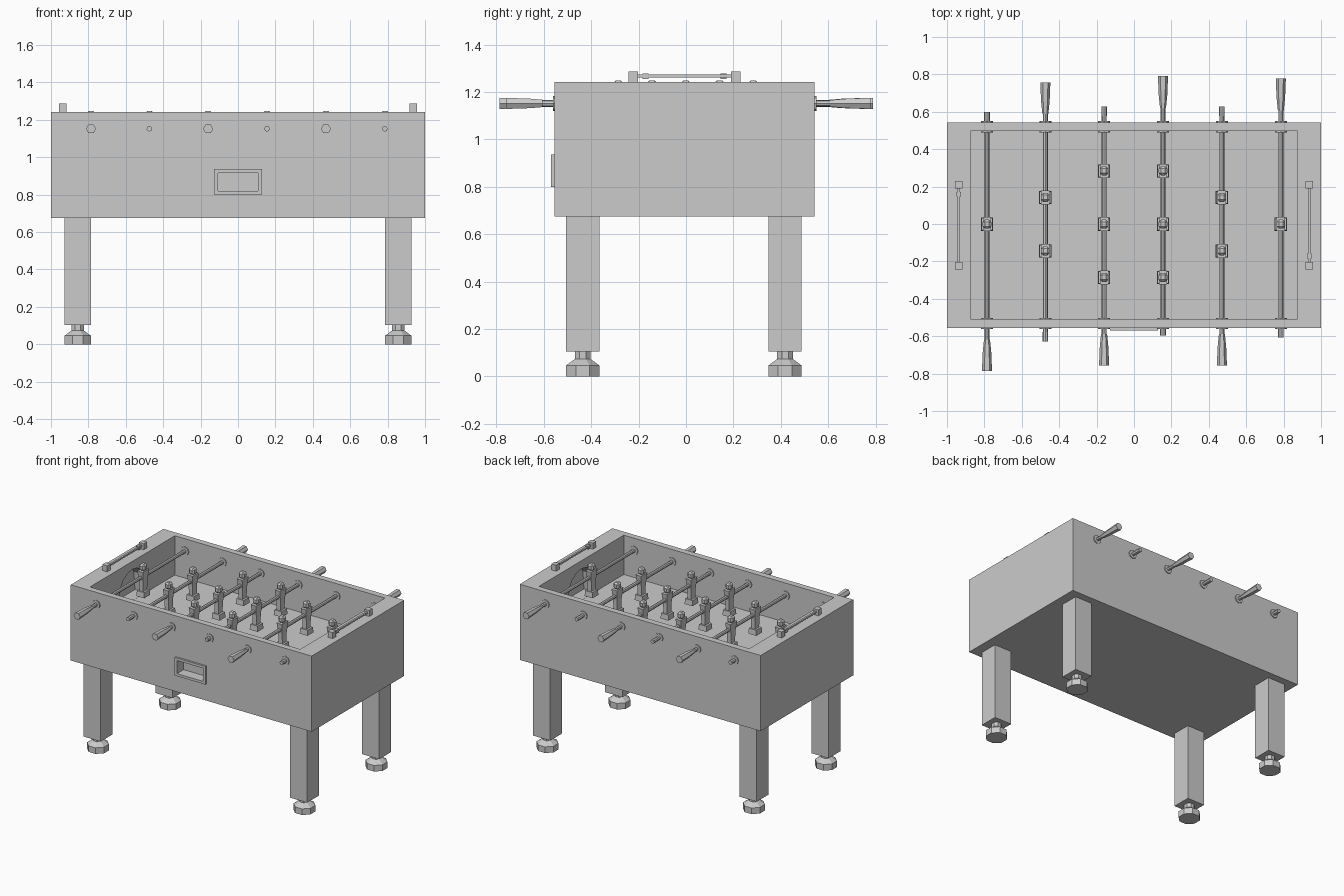
import bpy, bmesh
from math import pi
from mathutils import Matrix, Vector

if "Cube" in bpy.data.objects:
    bpy.data.objects.remove(bpy.data.objects["Cube"], do_unlink=True)

grey = bpy.data.materials.new("plain grey")
grey.use_nodes = True
colour = (0.6, 0.6, 0.6, 1)
grey.diffuse_color = colour
grey.node_tree.nodes["Principled BSDF"].inputs["Base Color"].default_value = colour

CY = -0.006      # table centre line
HALF = 0.549     # half depth of the cabinet
WALL = 0.046     # long wall thickness
TOP, BASE, FLOOR = 1.242, 0.674, 0.947
ROD_Z = 1.152


def box(bm, centre, size, taper=1.0):
    """Box whose bottom face is scaled by taper."""
    verts = bmesh.ops.create_cube(bm, size=1)["verts"]
    for v in verts:
        k = taper if v.co.z < 0 else 1
        v.co = Vector((v.co.x * size[0] * k, v.co.y * size[1] * k, v.co.z * size[2])) + Vector(centre)
    return verts


def tube(bm, a, b, r1, r2, sides, twist=0.0):
    """Capped cylinder or cone from point a to point b."""
    a, b = Vector(a), Vector(b)
    turn = (b - a).to_track_quat('Z', 'Y').to_matrix().to_4x4()
    place = Matrix.Translation((a + b) / 2) @ turn @ Matrix.Rotation(twist, 4, 'Z')
    bmesh.ops.create_cone(bm, cap_ends=True, segments=sides, radius1=r1, radius2=r2,
                          depth=(b - a).length, matrix=place)


def finish(bm, name):
    mesh = bpy.data.meshes.new(name)
    bm.to_mesh(mesh)
    bm.free()
    mesh.materials.append(grey)
    ob = bpy.data.objects.new(name, mesh)
    bpy.context.collection.objects.link(ob)
    return ob


def cut(ob, bm):
    """Subtract the shape in bm from the object and apply it."""
    cutter = finish(bm, "cutter")
    cutter.hide_render = True
    mod = ob.modifiers.new("cut", 'BOOLEAN')
    mod.operation, mod.solver, mod.object = 'DIFFERENCE', 'EXACT', cutter
    bpy.context.view_layer.objects.active = ob
    bpy.ops.object.modifier_apply(modifier=mod.name)
    bpy.data.objects.remove(cutter, do_unlink=True)


# Cabinet with playing field
bm = bmesh.new()
box(bm, (0, CY, (TOP + BASE) / 2), (2, 2 * HALF, TOP - BASE))
cabinet = finish(bm, "cabinet")
bm = bmesh.new()
box(bm, (0, CY, FLOOR + 0.2), (1.746, 2 * (HALF - WALL), 0.4))
cut(cabinet, bm)

# Arched goal pockets in both end walls
for s in (-1, 1):
    bm = bmesh.new()
    tube(bm, (s * 0.8, CY, FLOOR + 0.08), (s * 0.96, CY, FLOOR + 0.08), 0.155, 0.155, 16)
    for v in bm.verts:
        if v.co.z < FLOOR + 0.08:    # flatten the lower half into a straight sill
            v.co.z = FLOOR + 0.001
            v.co.y = CY + (0.155 if v.co.y > CY else -0.155) * min(1, abs(v.co.y - CY) / 0.14)
    cut(cabinet, bm)

# Ball return: framed recess on the front
bm = bmesh.new()
box(bm, (0, CY - HALF - 0.003, 0.868), (0.254, 0.022, 0.136))
frame = finish(bm, "ball_return_frame")
for target in (cabinet, frame):
    bm = bmesh.new()
    box(bm, (0, CY - HALF, 0.868), (0.216, 0.13, 0.098))
    cut(target, bm)

# Legs with levelling feet
for sx, side in ((-1, "right"), (1, "left")):
    for y, end in ((-0.436, "front"), (0.418, "back")):
        x = sx * 0.857
        bm = bmesh.new()
        box(bm, (x, y, (BASE + 0.104) / 2), (0.143, 0.14, BASE - 0.104))
        finish(bm, f"{end}_{side}_leg")
        bm = bmesh.new()
        for z1, z2, r1, r2 in ((0, 0.046, 0.076, 0.076), (0.046, 0.073, 0.076, 0.036),
                               (0.073, 0.104, 0.036, 0.036)):
            tube(bm, (x, y, z1), (x, y, z2), r1, r2, 8, pi / 8)
        finish(bm, f"{end}_{side}_foot")


def player(x, y, name):
    """Figure hanging on its rod."""
    bm = bmesh.new()
    head = box(bm, (x, y, 1.223), (0.046, 0.048, 0.05))
    bmesh.ops.bevel(bm, geom=list({e for v in head for e in v.link_edges}),
                    offset=0.012, segments=1, affect='EDGES')
    box(bm, (x, y, 1.162), (0.045, 0.075, 0.076), 0.75)
    box(bm, (x, y, 1.085), (0.034, 0.054, 0.08), 0.9)
    box(bm, (x, y, 1.028), (0.06, 0.064, 0.04), 1.1)
    finish(bm, name)


# Rods: x, handle side, handle tip, player positions
rods = [(-0.786, -1, 0.787, (0,)), (-0.474, 1, 0.757, (-0.143, 0.143)),
        (-0.16, -1, 0.757, (-0.285, 0, 0.285)), (0.155, 1, 0.79, (-0.285, 0, 0.285)),
        (0.47, -1, 0.757, (-0.143, 0.143)), (0.785, 1, 0.778, (0,))]
for i, (x, s, tip, players) in enumerate(rods, 1):
    far = tip - 1.385
    bm = bmesh.new()
    tube(bm, (x, s * (tip - 0.05), ROD_Z), (x, s * far, ROD_Z), 0.013, 0.013, 8)
    finish(bm, f"rod_{i}")
    bm = bmesh.new()
    tube(bm, (x, s * far, ROD_Z), (x, s * (far + 0.05), ROD_Z), 0.015, 0.015, 8)
    finish(bm, f"rod_cap_{i}")
    bm = bmesh.new()
    tube(bm, (x, s * (tip - 0.17), ROD_Z), (x, s * (tip - 0.1), ROD_Z), 0.016, 0.023, 6, pi / 6)
    tube(bm, (x, s * (tip - 0.1), ROD_Z), (x, s * tip, ROD_Z), 0.023, 0.027, 6, pi / 6)
    finish(bm, f"handle_{i}")
    bm = bmesh.new()
    for w in (-1, 1):
        for d in (HALF, HALF - WALL):
            y = CY + w * d
            tube(bm, (x, y - 0.007, ROD_Z), (x, y + 0.007, ROD_Z), 0.032, 0.032, 8)
    finish(bm, f"rod_bushings_{i}")
    for j, y in enumerate(players, 1):
        player(x, y - 0.001, f"player_{i}_{j}")

# Score counters on the end rails
for s, side in ((-1, "right"), (1, "left")):
    x = s * 0.936
    bm = bmesh.new()
    for w in (-1, 1):
        box(bm, (x, CY + w * 0.217, TOP + 0.022), (0.04, 0.04, 0.046))
    finish(bm, f"{side}_score_posts")
    bm = bmesh.new()
    box(bm, (x, CY, TOP + 0.025), (0.014, 0.4, 0.012))
    finish(bm, f"{side}_score_bar")
    bm = bmesh.new()
    box(bm, (x, CY - s * 0.165, TOP + 0.025), (0.024, 0.025, 0.024))
    finish(bm, f"{side}_score_bead")
